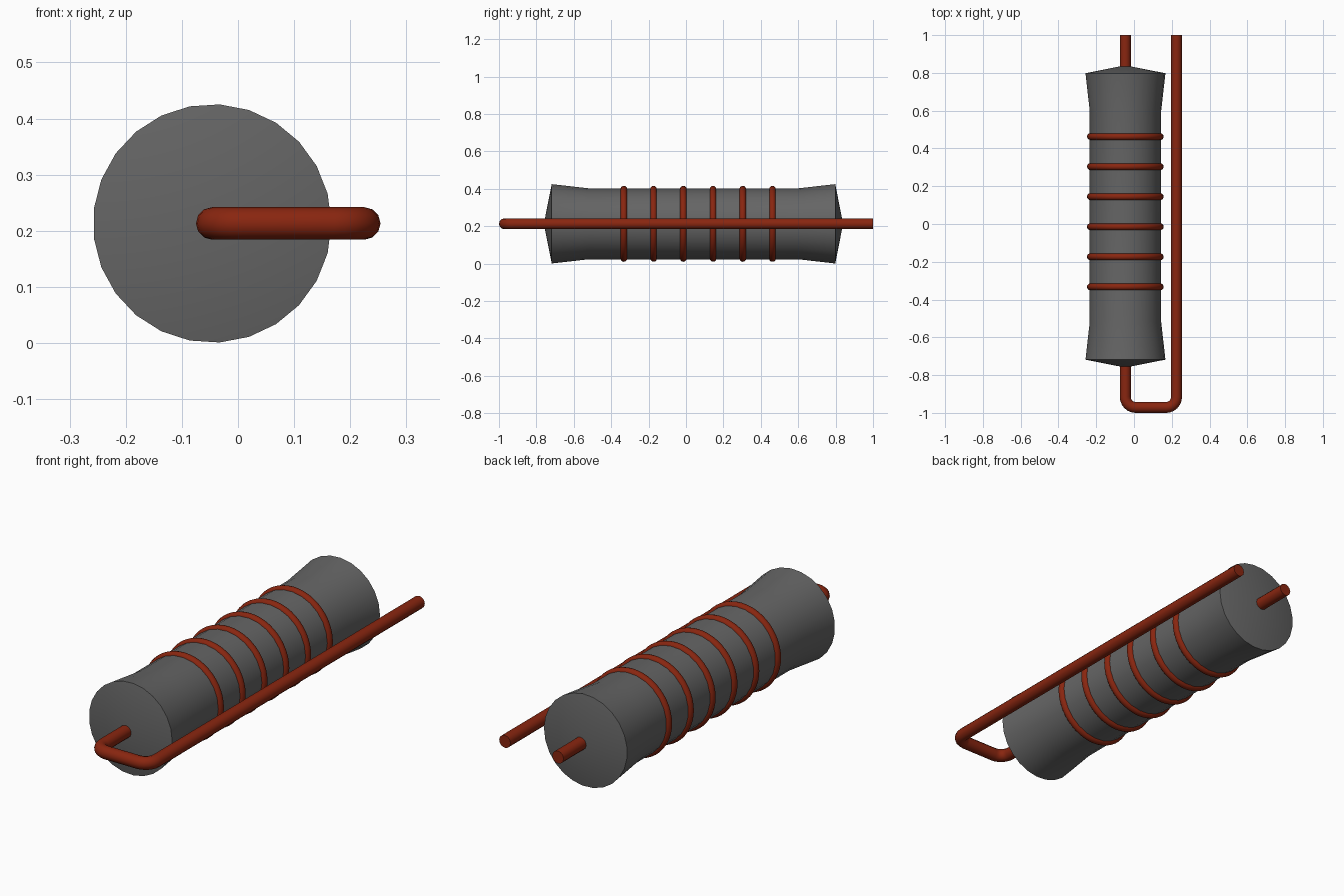
import bpy, bmesh, math
from mathutils import Vector

cube = bpy.data.objects.get("Cube")
if cube:
    bpy.data.objects.remove(cube, do_unlink=True)

CX, CZ = -0.046, 0.213      # body axis, running along y
MID_Y = 0.04                # middle of the body


def material(name, rgb):
    m = bpy.data.materials.new(name)
    m.use_nodes = True
    m.diffuse_color = (*rgb, 1)
    bsdf = next(n for n in m.node_tree.nodes if n.type == 'BSDF_PRINCIPLED')
    bsdf.inputs["Base Color"].default_value = (*rgb, 1)
    return m


grey = material("dark grey", (0.13, 0.13, 0.13))
red = material("rust red", (0.25, 0.019, 0.005))


def finish(obj, mat, angle=35):
    obj.data.materials.clear()
    obj.data.materials.append(mat)
    bpy.ops.object.select_all(action='DESELECT')
    obj.select_set(True)
    bpy.context.view_layer.objects.active = obj
    bpy.ops.object.shade_smooth_by_angle(angle=math.radians(angle))


def lathe(name, profile, sides, mat):
    """Revolve (radius, y) points around the y axis; zero radius makes a tip."""
    bm = bmesh.new()
    rings = []
    for r, y in profile:
        n = sides if r > 0 else 1
        rings.append([bm.verts.new((r * math.cos(math.tau * i / sides), y,
                                    r * math.sin(math.tau * i / sides))) for i in range(n)])
    for a, b in zip(rings, rings[1:]):
        for i in range(sides):
            j = (i + 1) % sides
            corners = [a[i % len(a)], a[j % len(a)], b[j % len(b)], b[i % len(b)]]
            bm.faces.new(list(dict.fromkeys(corners)))
    bmesh.ops.recalc_face_normals(bm, faces=bm.faces)
    mesh = bpy.data.meshes.new(name)
    bm.to_mesh(mesh)
    bm.free()
    obj = bpy.data.objects.new(name, mesh)
    bpy.context.collection.objects.link(obj)
    finish(obj, mat)
    return obj


# Flared body with shallow conical ends
half = [(0, 0.80), (0.2125, 0.758), (0.19, 0.56)]
profile = [(r, -y) for r, y in half] + half[::-1]
body = lathe("body", profile, 25, grey)
body.location = (CX, MID_Y, CZ)

# Rings around the waist
for k in range(6):
    bpy.ops.mesh.primitive_torus_add(
        major_segments=48, minor_segments=12, major_radius=0.185, minor_radius=0.018,
        location=(CX, 0.065 + (k - 2.5) * 0.159, CZ), rotation=(math.pi / 2, 0, 0))
    ring = bpy.context.object
    ring.name = f"ring_{k + 1}"
    finish(ring, red, 60)

# Bent rod: through the body, around the front, and back along the left side
WIRE_R, BEND, FRONT_Y, SIDE_X = 0.029, 0.055, -0.971, 0.225


def bend(cx, start):
    """Quarter turn from angle start, counterclockwise seen from above."""
    c = Vector((cx, FRONT_Y + BEND, CZ))
    return [c + BEND * Vector((math.cos(a), math.sin(a), 0))
            for a in (start + math.pi / 2 * i / 6 for i in range(7))]


path = [Vector((CX, 1, CZ))]
path += bend(CX + BEND, math.pi) + bend(SIDE_X - BEND, 1.5 * math.pi)
path += [Vector((SIDE_X, 1, CZ))]

curve = bpy.data.curves.new("rod", 'CURVE')
curve.dimensions = '3D'
curve.bevel_depth = WIRE_R
curve.bevel_resolution = 4
curve.use_fill_caps = True
spline = curve.splines.new('POLY')
spline.points.add(len(path) - 1)
for p, co in zip(spline.points, path):
    p.co = (*co, 1)
rod = bpy.data.objects.new("rod", curve)
bpy.context.collection.objects.link(rod)
bpy.ops.object.select_all(action='DESELECT')
rod.select_set(True)
bpy.context.view_layer.objects.active = rod
bpy.ops.object.convert(target='MESH')
finish(bpy.context.object, red, 45)
